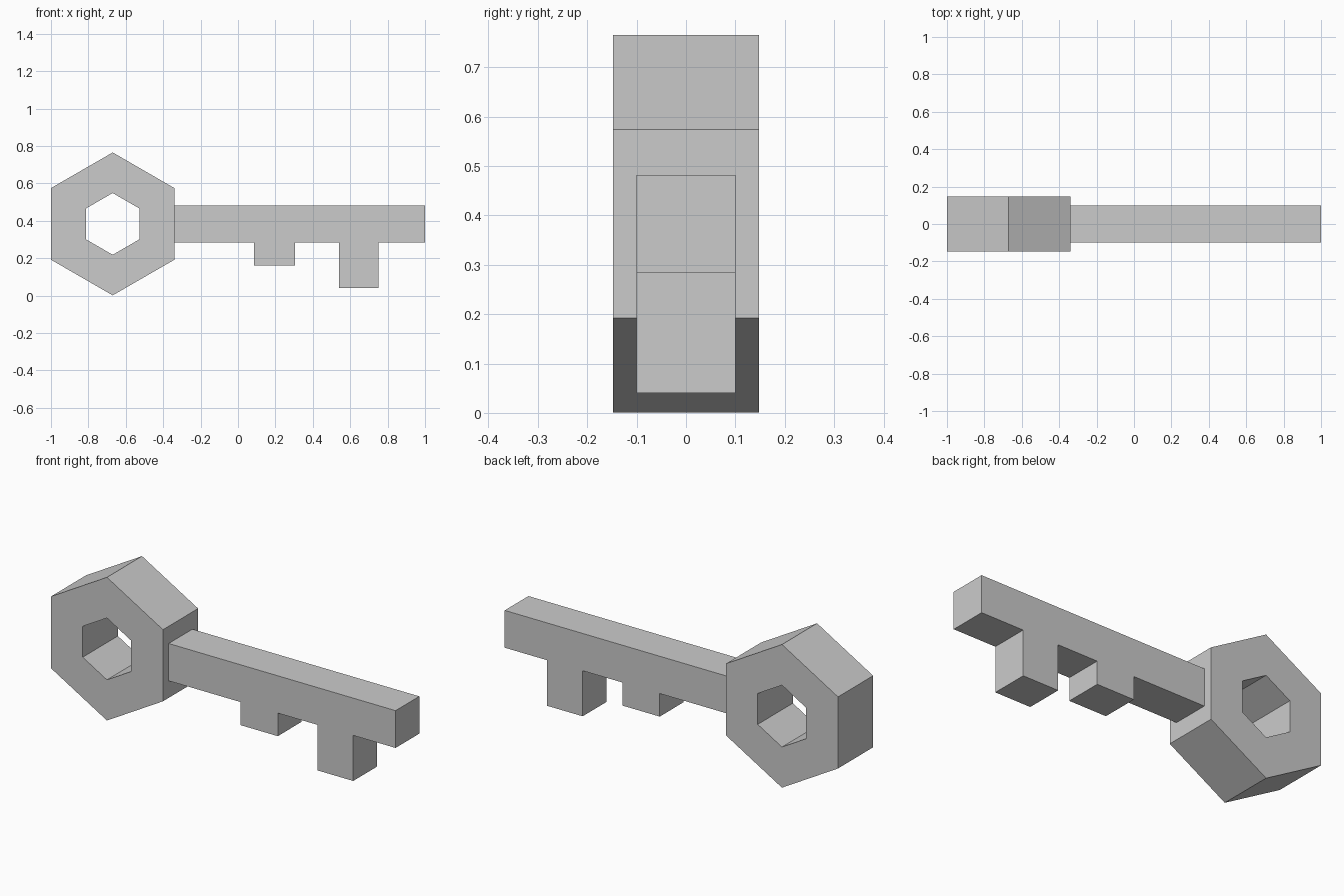
import bpy
import bmesh
from math import radians, sin, cos

cube = bpy.data.objects.get("Cube")
if cube:
    bpy.data.objects.remove(cube, do_unlink=True)

# Single metal colour
metal = bpy.data.materials.new("grey metal")
metal.use_nodes = True
COLOUR = (0.6, 0.6, 0.6, 1)
metal.diffuse_color = COLOUR
metal.node_tree.nodes["Principled BSDF"].inputs["Base Color"].default_value = COLOUR


def finish(name, bm):
    bmesh.ops.recalc_face_normals(bm, faces=bm.faces)
    mesh = bpy.data.meshes.new(name)
    bm.to_mesh(mesh)
    bm.free()
    mesh.materials.append(metal)
    obj = bpy.data.objects.new(name, mesh)
    bpy.context.collection.objects.link(obj)
    return obj


# Hexagonal bow: rings of six corners bridged around the hole
def hex_ring(bm, radius, y):
    angles = [radians(30 + 60 * i) for i in range(6)]
    return [bm.verts.new((-0.67 + radius * cos(a), y, 0.383 + radius * sin(a))) for a in angles]


bm = bmesh.new()
loops = [hex_ring(bm, r, y) for r, y in
         ((0.382, -0.148), (0.382, 0.148), (0.165, 0.148), (0.165, -0.148))]
for a, b in zip(loops, loops[1:] + loops[:1]):
    for i in range(6):
        j = (i + 1) % 6
        bm.faces.new((a[i], a[j], b[j], b[i]))
finish("bow", bm)

# Shaft with its two teeth, as one extruded outline
TOP, BOTTOM = 0.482, 0.283
outline = [(-0.34, TOP), (-0.34, BOTTOM)]
for left, right, tip in ((0.085, 0.305, 0.16), (0.54, 0.75, 0.04)):
    outline += [(left, BOTTOM), (left, tip), (right, tip), (right, BOTTOM)]
outline += [(1.0, BOTTOM), (1.0, TOP)]

bm = bmesh.new()
side = bm.faces.new([bm.verts.new((x, -0.1, z)) for x, z in outline])
extruded = bmesh.ops.extrude_face_region(bm, geom=[side], use_keep_orig=True)
moved = [v for v in extruded["geom"] if isinstance(v, bmesh.types.BMVert)]
bmesh.ops.translate(bm, verts=moved, vec=(0, 0.2, 0))
finish("shaft_and_teeth", bm)
